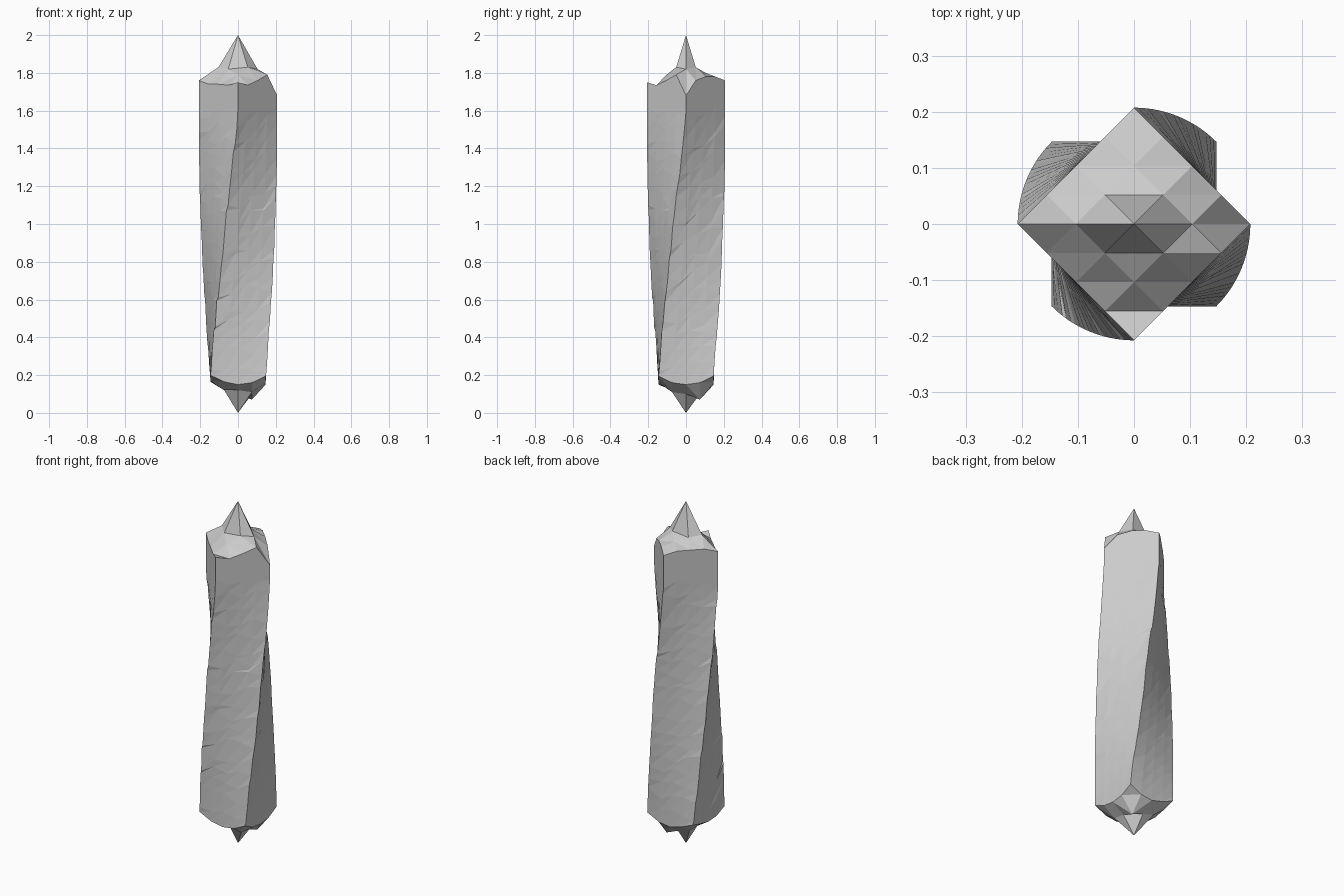
import bpy, bmesh, math, random

if "Cube" in bpy.data.objects:
    bpy.data.objects.remove(bpy.data.objects["Cube"])

random.seed(4)
N = 2                # grid runs from -N to N across the square section
HALF = 0.1466        # half width of the square section
ROWS = 20            # rings along the shaft

# Heights of the two rough end caps: rows run along u, columns along v
TOP = [[1.75, 1.735, 1.74, 1.74, 1.76],
       [1.735, 1.79, 1.82, 1.83, 1.78],
       [1.76, 1.83, 2.00, 1.82, 1.78],
       [1.79, 1.82, 1.83, 1.80, 1.78],
       [1.68, 1.76, 1.78, 1.78, 1.76]]
BOTTOM = [[.20, .17, .165, .18, .20],
          [.165, .12, .12, .12, .17],
          [.15, .12, .00, .10, .15],
          [.16, .11, .10, .07, .16],
          [.195, .16, .15, .16, .195]]

bm = bmesh.new()


def point(u, v, turn, z):
    """Vertex on the square section, turned about the z axis."""
    x, y = u * HALF / N, v * HALF / N
    c, s = math.cos(turn), math.sin(turn)
    return bm.verts.new((x * c - y * s, x * s + y * c, z))


def cap(heights, turn):
    """Triangulated 4 x 4 end cap with a central spike."""
    g = {(u, v): point(u, v, turn, heights[u + N][v + N])
         for u in range(-N, N + 1) for v in range(-N, N + 1)}
    for u in range(-N, N):
        for v in range(-N, N):
            a, b, c, d = g[u, v], g[u + 1, v], g[u + 1, v + 1], g[u, v + 1]
            bm.faces.new((a, b, d))
            bm.faces.new((b, c, d))
    return g


# Counter-clockwise walk round the square
side = range(-N, N)
loop = ([(i, -N) for i in side] + [(N, i) for i in side] +
        [(-i, N) for i in side] + [(-N, -i) for i in side])

bottom = cap(BOTTOM, 0)
top = cap(TOP, math.pi / 4)

# Twisted shaft: rings turn 45 degrees, each vertex nudged up or down
rings = [[bottom[p] for p in loop]]
for k in range(1, ROWS):
    z = 0.17 + 1.58 * k / ROWS
    turn = math.pi / 4 * min(1, max(0, (z - 0.2) / 1.36))
    rings.append([point(u, v, turn, z + random.uniform(-0.035, 0.035))
                  for u, v in loop])
rings.append([top[p] for p in loop])
for lo, hi in zip(rings, rings[1:]):
    for i in range(len(loop)):
        j = (i + 1) % len(loop)
        bm.faces.new((lo[i], lo[j], hi[j]))
        bm.faces.new((lo[i], hi[j], hi[i]))

bmesh.ops.recalc_face_normals(bm, faces=bm.faces)
mesh = bpy.data.meshes.new("twisted_crystal")
bm.to_mesh(mesh)
bm.free()
bpy.context.collection.objects.link(bpy.data.objects.new("twisted_crystal", mesh))
